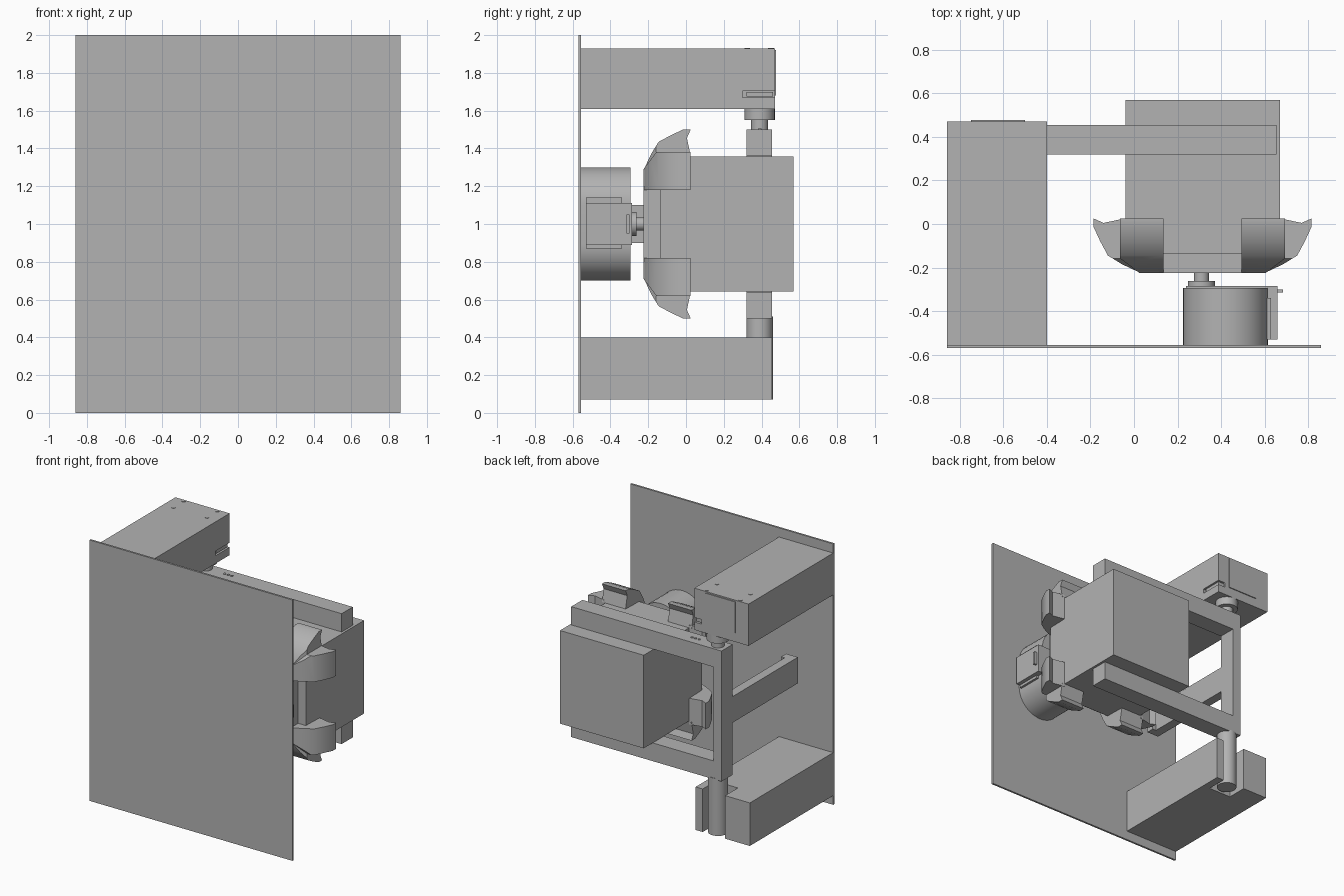
import bpy, bmesh, math
from mathutils import Vector

cube = bpy.data.objects.get("Cube")
if cube:
    bpy.data.objects.remove(cube, do_unlink=True)

grey = bpy.data.materials.new("plain grey")
grey.use_nodes = True
colour = (0.45, 0.45, 0.45, 1)
grey.diffuse_color = colour
grey.node_tree.nodes["Principled BSDF"].inputs["Base Color"].default_value = colour


def finish(name, bm, smooth=False):
    bmesh.ops.recalc_face_normals(bm, faces=bm.faces[:])
    mesh = bpy.data.meshes.new(name)
    bm.to_mesh(mesh)
    bm.free()
    mesh.materials.append(grey)
    obj = bpy.data.objects.new(name, mesh)
    bpy.context.collection.objects.link(obj)
    if smooth:
        bpy.ops.object.select_all(action='DESELECT')
        obj.select_set(True)
        bpy.context.view_layer.objects.active = obj
        bpy.ops.object.shade_smooth_by_angle(angle=math.radians(35))
    return obj


def extrude(points, axis, lo, hi):
    """Extrude a 2D outline along an axis; outline uses the other two axes in order."""
    bm = bmesh.new()
    verts = []
    for p in points:
        co = list(p)
        co.insert(axis, lo)
        verts.append(bm.verts.new(co))
    face = bm.faces.new(verts)
    new = bmesh.ops.extrude_face_region(bm, geom=[face])["geom"]
    shift = Vector((0, 0, 0))
    shift[axis] = hi - lo
    bmesh.ops.translate(bm, vec=shift, verts=[g for g in new if isinstance(g, bmesh.types.BMVert)])
    return bm


def prism(name, points, axis, lo, hi, smooth=False):
    return finish(name, extrude(points, axis, lo, hi), smooth)


def box(name, x, y, z):
    outline = [(x[0], y[0]), (x[1], y[0]), (x[1], y[1]), (x[0], y[1])]
    return prism(name, outline, 2, *z)


def arc(centre, r, start, stop, n):
    angles = [math.radians(start + (stop - start) * i / n) for i in range(n + 1)]
    return [(centre[0] + r * math.cos(a), centre[1] + r * math.sin(a)) for a in angles]


def cylinder(name, centre, r, axis, lo, hi, n=32):
    return prism(name, arc(centre, r, 0, 360, n)[:-1], axis, lo, hi, True)


# Wall plate
box("wall_plate", (-0.86, 0.86), (-0.57, -0.555), (0, 2))

# Upper arm with slotted cheek and the drive at its end
box("upper_arm", (-0.86, -0.46), (-0.555, 0.47), (1.61, 1.93))
slot = [(-0.555, 1.61), (0.47, 1.61), (0.47, 1.67), (0.30, 1.67), (0.30, 1.705),
        (0.47, 1.705), (0.47, 1.93), (-0.555, 1.93)]
prism("upper_arm_cheek", slot, 0, -0.46, -0.40)
box("upper_drive_flange", (-0.46, -0.41), (0.32, 0.46), (1.675, 1.70))
box("upper_drive_back", (-0.75, -0.50), (0.46, 0.477), (1.68, 1.92))
for x in (-0.775, -0.49):
    for y in (0.325, 0.45):
        cylinder("arm_screw", (x, y), 0.015, 2, 1.92, 1.933, 16)
PIVOT = (-0.545, 0.39)
cylinder("upper_drive_collar", PIVOT, 0.08, 2, 1.55, 1.615)
cylinder("upper_drive_shaft", PIVOT, 0.045, 2, 1.49, 1.56)
for x in (-0.385, -0.355, -0.325):
    cylinder("horn_rivet", (x, 0.39), 0.01, 2, 1.49, 1.505, 12)

# Lower arm, notched to take the hinge pin
notched = [(-0.86, -0.555), (-0.40, -0.555), (-0.40, 0.455), (-0.46, 0.455),
           (-0.46, 0.30), (-0.65, 0.30), (-0.65, 0.455), (-0.86, 0.455)]
prism("lower_arm", notched, 2, 0.07, 0.40)
cylinder("lower_hinge_pin", PIVOT, 0.07, 2, 0.07, 0.51)

# Swinging frame: a post with two rails and a push bar towards the wall
box("frame_post", (-0.62, -0.55), (0.32, 0.455), (0.5, 1.5))
for z in (0.5, 1.36):
    box("frame_rail", (-0.55, 0.655), (0.32, 0.455), (z, z + 0.14))
box("push_bar", (-0.62, -0.55), (-0.47, 0.32), (0.9, 1.1))
box("push_bar_lip", (-0.55, -0.52), (-0.47, -0.41), (0.9, 1.1))

# Held block
CX, CZ = 0.315, 1.0
box("held_block", (CX - 0.355, CX + 0.355), (-0.135, 0.57), (CZ - 0.357, CZ + 0.357))

# Gripper: square palm and two bent fingers on each of four sides
box("gripper_palm", (CX - 0.29, CX + 0.29), (-0.225, -0.135), (CZ - 0.29, CZ + 0.29))
finger = [(-0.225, 0.2), (-0.225, 0.285), (-0.185, 0.37), (-0.145, 0.435), (-0.08, 0.47),
          (-0.015, 0.5), (0.025, 0.5), (0.005, 0.455), (0.025, 0.36), (-0.135, 0.355),
          (-0.135, 0.2)]
for quarter in range(4):
    for side in (-1, 1):
        bm = extrude(finger, 0, side * 0.18, side * 0.38)
        # bevel the front outer corner
        cut = bmesh.ops.bisect_plane(bm, geom=bm.verts[:] + bm.edges[:] + bm.faces[:],
                                     plane_co=(side * 0.29, -0.225, 0),
                                     plane_no=(side * 0.6, -0.8, 0), clear_outer=True)
        rim = [e for e in cut["geom_cut"] if isinstance(e, bmesh.types.BMEdge)]
        bmesh.ops.holes_fill(bm, edges=rim)
        c, s = ((1, 0), (0, 1), (-1, 0), (0, -1))[quarter]
        for v in bm.verts:
            x, z = v.co.x, v.co.z
            v.co.x, v.co.z = CX + c * x + s * z, CZ - s * x + c * z
        finish("gripper_finger", bm, True)

# Gripper drive: rounded housing, motor case, flanges and horn
housing = arc((0.42, 1.105), 0.195, 0, 180, 20) + arc((0.42, 0.895), 0.195, 180, 360, 20)
prism("drive_housing", housing, 1, -0.555, -0.295, True)
box("drive_motor", (0.24, 0.66), (-0.53, -0.285), (0.89, 1.11))
box("drive_motor_flange", (0.58, 0.63), (-0.53, -0.34), (0.87, 1.14))
box("drive_cable_plug", (0.66, 0.685), (-0.315, -0.30), (0.95, 1.05))
cylinder("drive_horn", (0.31, 1.0), 0.063, 1, -0.29, -0.262)
cylinder("drive_shaft", (0.31, 1.0), 0.035, 1, -0.27, -0.22)
